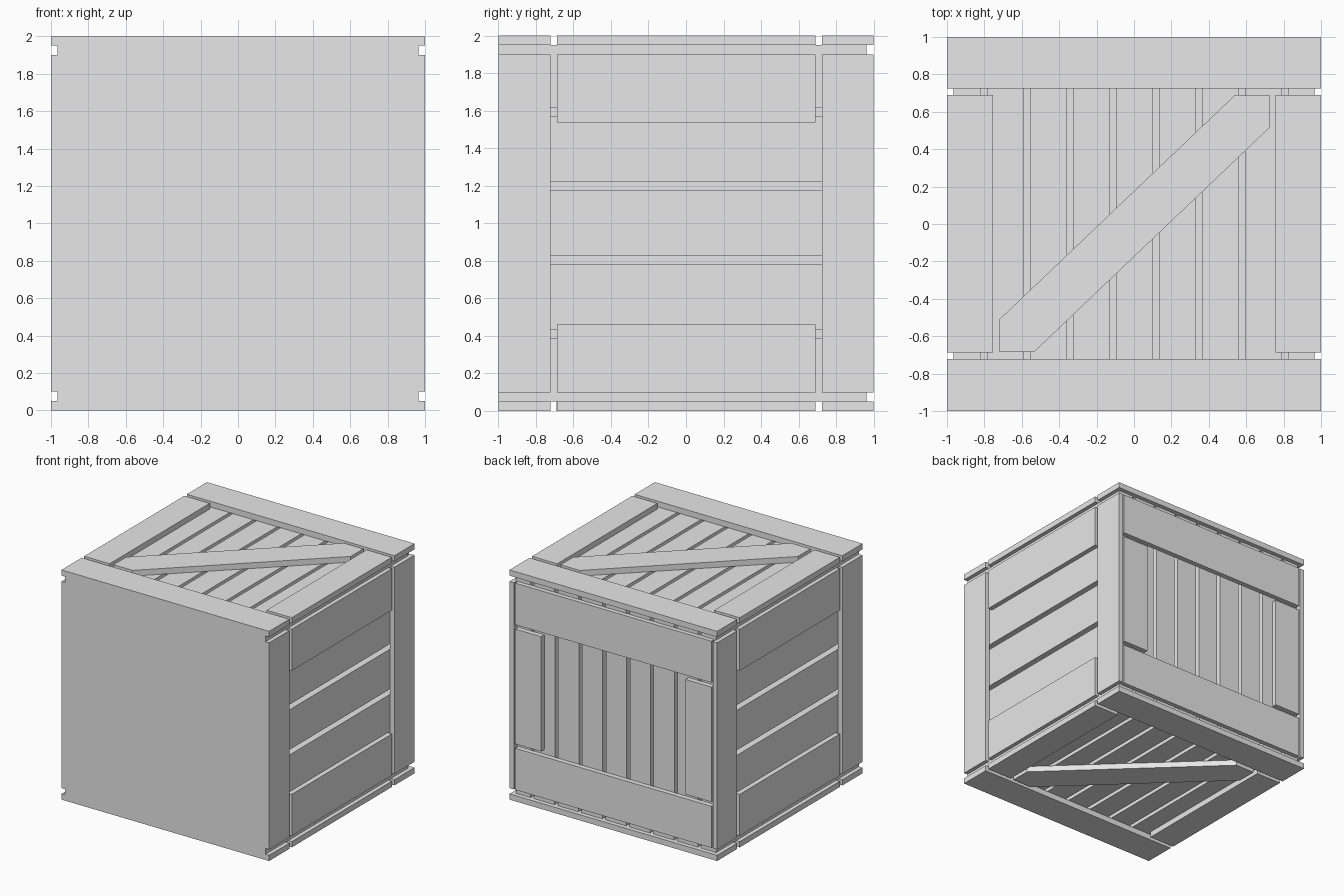
import bpy
import bmesh
from mathutils import Matrix

old = bpy.data.objects.get("Cube")
if old:
    bpy.data.objects.remove(old, do_unlink=True)

grey = bpy.data.materials.new("plain light grey")
grey.use_nodes = True
colour = (0.8, 0.8, 0.8, 1)
grey.diffuse_color = colour
grey.node_tree.nodes["Principled BSDF"].inputs["Base Color"].default_value = colour


def finish(name, bm):
    bmesh.ops.recalc_face_normals(bm, faces=bm.faces)
    mesh = bpy.data.meshes.new(name)
    bm.to_mesh(mesh)
    bm.free()
    mesh.materials.append(grey)
    obj = bpy.data.objects.new(name, mesh)
    bpy.context.collection.objects.link(obj)
    return obj


def boards(name, *spans):
    """One object made of boxes, each given as x, y and z ranges."""
    bm = bmesh.new()
    for span in spans:
        size = [hi - lo for lo, hi in span]
        mid = [(hi + lo) / 2 for lo, hi in span]
        matrix = Matrix.Translation(mid) @ Matrix.Diagonal((*size, 1))
        bmesh.ops.create_cube(bm, size=1, matrix=matrix)
    return finish(name, bm)


def strips(low, high, first, pitch, count, gap):
    """Ranges of planks between evenly spaced gaps."""
    centres = [first + pitch * i for i in range(count)]
    starts = [low] + [c + gap / 2 for c in centres]
    ends = [c - gap / 2 for c in centres] + [high]
    return list(zip(starts, ends))


def flip(span):
    return (-span[1], -span[0])


# Solid core and the plain front panel
boards("core", ((-0.9, 0.9), (-0.96, 0.895), (0.11, 1.89)))
boards("front_panel", ((-0.965, 0.965), (-1, -0.955), (0.05, 1.95)))

plank_x = strips(-0.965, 0.965, -0.803, 0.23, 8, 0.032)
plank_z = strips(0.1, 1.9, 0.412, 0.393, 4, 0.045)
front_end, middle, back_end = (-1, -0.722), (-0.688, 0.69), (0.724, 1)

# Top and bottom lids: planks, frame boards and a diagonal brace
brace = [(-0.72, -0.685), (-0.535, -0.685), (0.725, 0.515),
         (0.725, 0.69), (0.54, 0.69), (-0.72, -0.51)]
for name, plank_layer, frame_layer, turn in (
        ("top", (1.88, 1.95), (1.95, 2), 1),
        ("bottom", (0.05, 0.12), (0, 0.05), -1)):
    boards(name + "_planks", *[(x, (-0.96, 0.962), plank_layer) for x in plank_x])
    boards(name + "_frame",
           ((-1, 1), front_end, frame_layer),
           ((-1, 1), back_end, frame_layer),
           ((-1, -0.755), middle, frame_layer),
           ((0.757, 1), middle, frame_layer))
    bm = bmesh.new()
    outline = bm.faces.new([bm.verts.new((x, turn * y, frame_layer[0])) for x, y in brace])
    extruded = bmesh.ops.extrude_face_region(bm, geom=[outline], use_keep_orig=True)
    top_verts = [v for v in extruded["geom"] if isinstance(v, bmesh.types.BMVert)]
    bmesh.ops.translate(bm, verts=top_verts, vec=(0, 0, frame_layer[1] - frame_layer[0]))
    finish(name + "_diagonal_brace", bm)

# Left and right sides: horizontal planks, corner posts and rails
low_rail, high_rail, post_z = (0.1, 0.462), (1.538, 1.9), (0.1, 1.9)
for name, side in (("left", lambda s: s), ("right", flip)):
    inner, outer = side((0.88, 0.958)), side((0.958, 1))
    boards(name + "_planks", *[(inner, (-0.96, 0.955), z) for z in plank_z])
    boards(name + "_posts", (outer, front_end, post_z), (outer, back_end, post_z))
    boards(name + "_rails", (outer, middle, low_rail), (outer, middle, high_rail))

# Back: upright planks, wide rails and short uprights between them
boards("back_planks", *[(x, (0.88, 0.957), post_z) for x in plank_x])
boards("back_rails", *[((-0.945, 0.945), (0.957, 1), z) for z in (low_rail, high_rail)])
upright = (0.695, 0.945)
boards("back_uprights", *[(x, (0.957, 1), (0.5, 1.5)) for x in (upright, flip(upright))])
